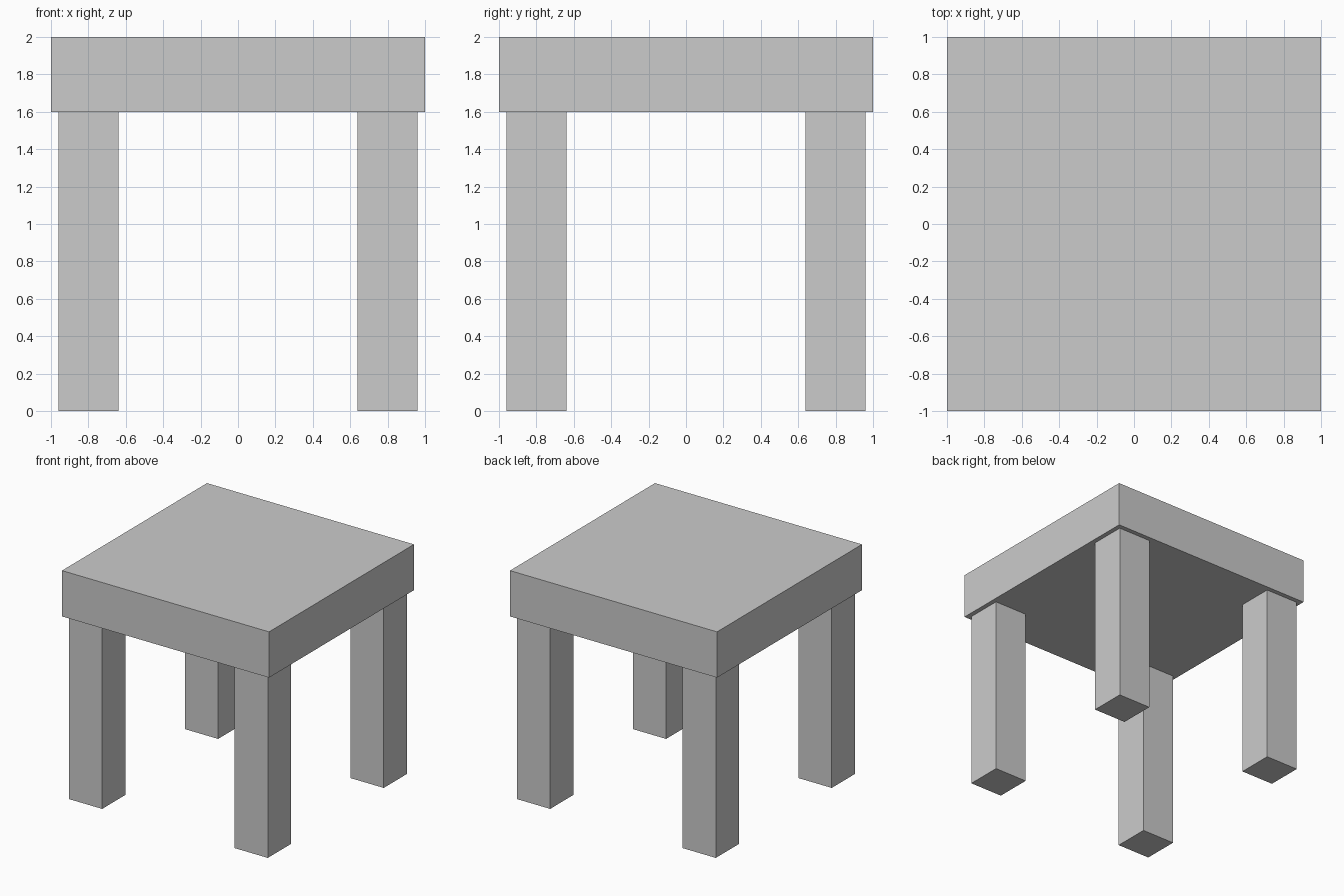
import bpy
import bmesh
from mathutils import Matrix, Vector

if "Cube" in bpy.data.objects:
    bpy.data.objects.remove(bpy.data.objects["Cube"])


def box(name, low, high):
    low, high = Vector(low), Vector(high)
    mesh = bpy.data.meshes.new(name)
    bm = bmesh.new()
    matrix = Matrix.Translation((low + high) / 2) @ Matrix.Diagonal((*(high - low), 1))
    bmesh.ops.create_cube(bm, size=1, matrix=matrix)
    bm.to_mesh(mesh)
    bm.free()
    obj = bpy.data.objects.new(name, mesh)
    bpy.context.collection.objects.link(obj)
    return obj


# Thick square top
box("table_top", (-1, -1, 1.6), (1, 1, 2))

# Four square legs, slightly inset from the corners
LEG_CENTRE, LEG_HALF = 0.8, 0.16
for side_y, depth in ((-1, "front"), (1, "back")):
    for side_x, side in ((-1, "left"), (1, "right")):
        x, y = side_x * LEG_CENTRE, side_y * LEG_CENTRE
        box(f"{depth}_{side}_leg",
            (x - LEG_HALF, y - LEG_HALF, 0),
            (x + LEG_HALF, y + LEG_HALF, 1.6))
